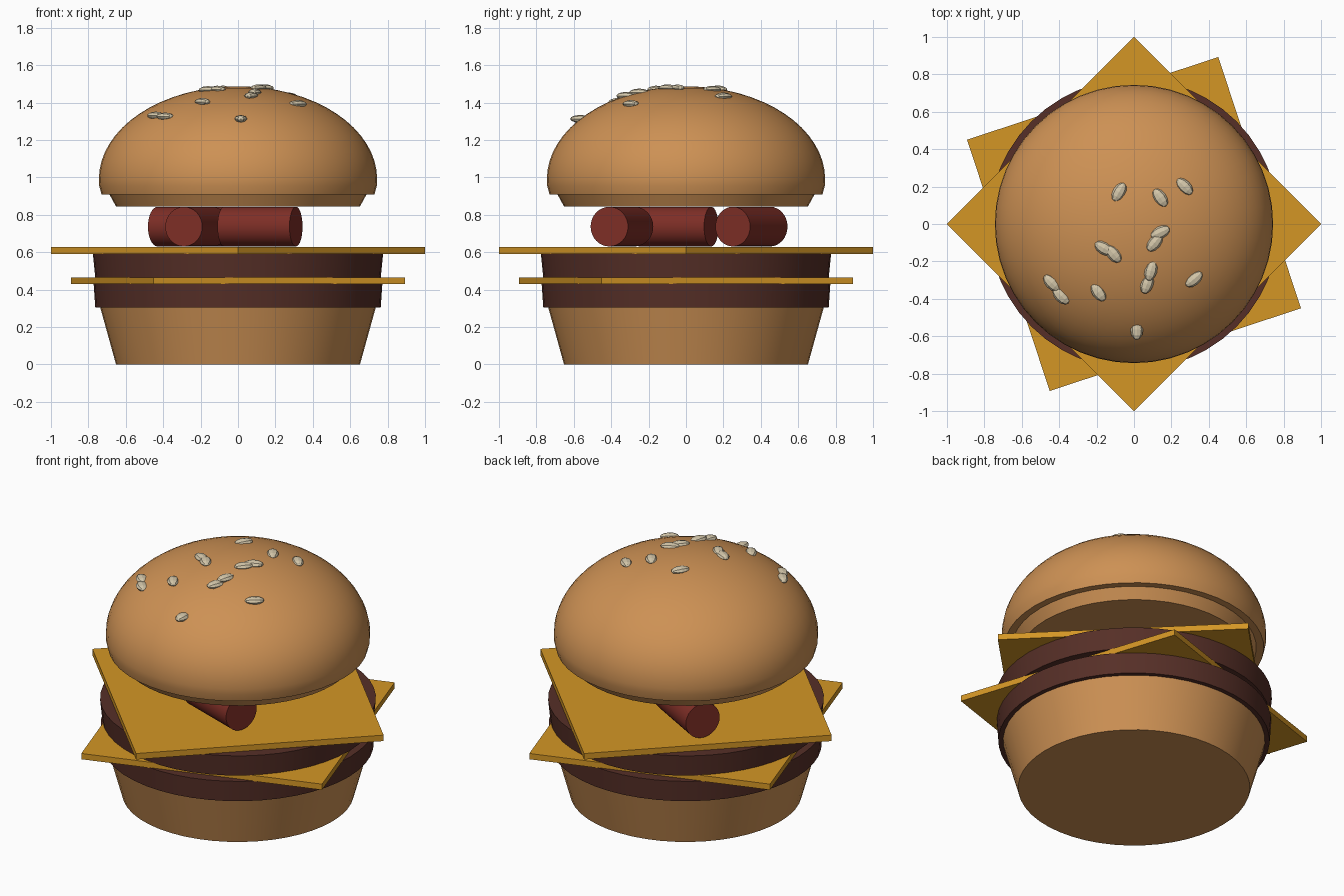
import bpy, bmesh, math
from mathutils import Matrix, Vector

cube = bpy.data.objects.get("Cube")
if cube:
    bpy.data.objects.remove(cube, do_unlink=True)


def material(name, srgb):
    col = [((c / 255 + 0.055) / 1.055) ** 2.4 for c in srgb] + [1.0]
    m = bpy.data.materials.new(name)
    m.use_nodes = True
    m.diffuse_color = col
    m.node_tree.nodes["Principled BSDF"].inputs["Base Color"].default_value = col
    return m


BUN = material("toasted bun", (205, 145, 84))
PATTY = material("patty brown", (86, 47, 39))
CHEESE = material("cheese yellow", (212, 150, 37))
SAUSAGE = material("sausage red", (126, 46, 38))
SEED = material("sesame cream", (212, 199, 170))


def finish(name, bm, mat, smooth=True):
    bmesh.ops.recalc_face_normals(bm, faces=bm.faces)
    me = bpy.data.meshes.new(name)
    bm.to_mesh(me)
    bm.free()
    me.materials.append(mat)
    ob = bpy.data.objects.new(name, me)
    bpy.context.collection.objects.link(ob)
    if smooth:
        bpy.ops.object.select_all(action='DESELECT')
        ob.select_set(True)
        bpy.context.view_layer.objects.active = ob
        bpy.ops.object.shade_smooth_by_angle(angle=math.radians(25))
    return ob


def lathe(name, profile, mat, segs=48):
    """Spin a (radius, z) profile that starts and ends on the axis."""
    bm = bmesh.new()
    vs = [bm.verts.new((r, 0, z)) for r, z in profile]
    es = [bm.edges.new(p) for p in zip(vs, vs[1:])]
    bmesh.ops.spin(bm, geom=vs + es, cent=(0, 0, 0), axis=(0, 0, 1),
                   angle=math.tau, steps=segs, use_duplicate=False)
    bmesh.ops.remove_doubles(bm, verts=bm.verts, dist=1e-4)
    return finish(name, bm, mat)


def cheese(name, z0, z1, corner_angle):
    bm = bmesh.new()
    side = math.sqrt(2)
    bmesh.ops.create_cube(bm, size=1, matrix=(
        Matrix.Translation((0, 0, (z0 + z1) / 2))
        @ Matrix.Rotation(math.radians(corner_angle - 45), 4, 'Z')
        @ Matrix.Diagonal((side, side, z1 - z0, 1))))
    return finish(name, bm, CHEESE, False)


def sausage(name, a, b, z=0.737, r=0.106):
    a, b = Vector((*a, z)), Vector((*b, z))
    bm = bmesh.new()
    turn = (b - a).to_track_quat('Z', 'Y').to_matrix().to_4x4()
    bmesh.ops.create_cone(bm, cap_ends=True, segments=32, radius1=r, radius2=r,
                          depth=(b - a).length,
                          matrix=Matrix.Translation((a + b) / 2) @ turn)
    return finish(name, bm, SAUSAGE)


# Lower stack: bun, patties and cheese slices
lathe("bottom_bun", [(0, 0), (0.652, 0), (0.738, 0.31), (0, 0.31)], BUN)
lathe("lower_patty", [(0, 0.305), (0.763, 0.305), (0.772, 0.432), (0, 0.432)], PATTY)
cheese("lower_cheese", 0.43, 0.466, 63.2)
lathe("upper_patty", [(0, 0.464), (0.763, 0.464), (0.776, 0.592), (0, 0.592)], PATTY)
cheese("upper_cheese", 0.59, 0.627, 0)

# Sausage pieces lying on the top slice
sausage("front_sausage", (0.31, -0.41), (-0.075, -0.275))
sausage("middle_sausage", (-0.29, -0.25), (-0.14, 0.135))
sausage("back_sausage", (-0.07, 0.25), (-0.43, 0.45))

# Domed top bun with a stepped lower rim
R, DOME_Z, DOME_H = 0.744, 0.99, 0.497
rim = [(0, 0.845), (0.652, 0.845), (0.688, 0.91), (0.73, 0.91), (0.742, 0.955)]
dome = [(R * math.cos(t), DOME_Z + DOME_H * math.sin(t))
        for t in (math.pi / 2 * i / 16 for i in range(16))]
lathe("top_bun", rim + dome + [(0, DOME_Z + DOME_H)], BUN)

# Sesame seeds: x, y and heading in degrees
seeds = [(-.08, .17, 60), (.14, .14, -55), (.27, .20, -45), (.14, -.045, 25),
         (.11, -.10, 50), (-.16, -.13, -30), (-.11, -.16, -50), (.09, -.25, 75),
         (.07, -.32, 70), (.32, -.295, 40), (-.44, -.315, -45),
         (-.39, -.385, -45), (-.19, -.365, -55), (.015, -.565, 90)]
for i, (x, y, a) in enumerate(seeds, 1):
    z = DOME_Z + DOME_H * math.sqrt(1 - (x * x + y * y) / R ** 2)
    bm = bmesh.new()
    bmesh.ops.create_uvsphere(bm, u_segments=8, v_segments=6, radius=1, matrix=(
        Matrix.Translation((x, y, z))
        @ Matrix.Rotation(math.radians(a), 4, 'Z')
        @ Matrix.Diagonal((0.055, 0.034, 0.021, 1))
        @ Matrix.Rotation(math.pi / 2, 4, 'Y')))
    finish(f"sesame_seed_{i}", bm, SEED, False)
